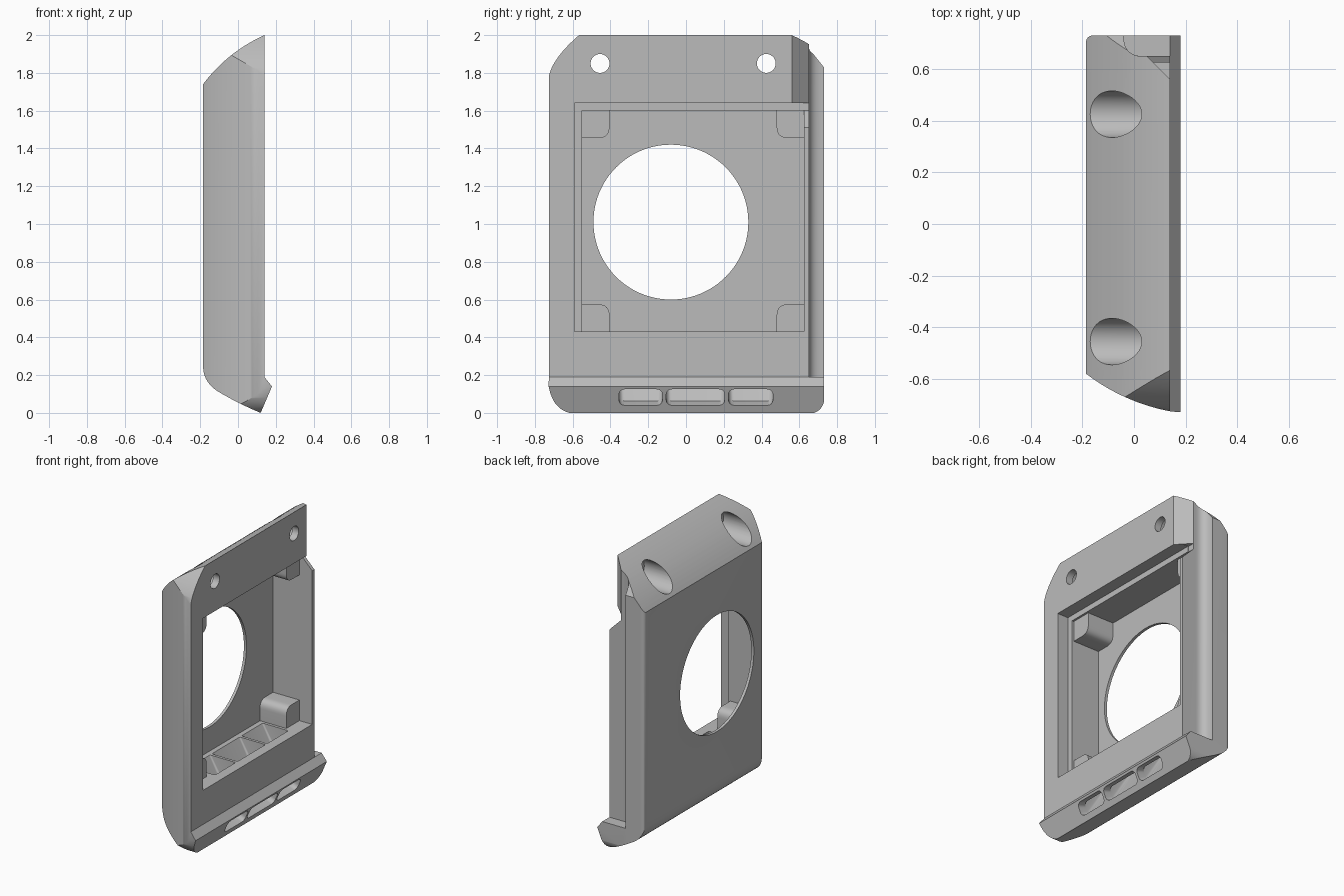
import bpy, bmesh, math
from mathutils import Vector

cube = bpy.data.objects.get("Cube")
if cube:
    bpy.data.objects.remove(cube, do_unlink=True)

grey = bpy.data.materials.new("plain_grey")
grey.use_nodes = True
grey.diffuse_color = (0.5, 0.5, 0.5, 1)
grey.node_tree.nodes["Principled BSDF"].inputs["Base Color"].default_value = (0.5, 0.5, 0.5, 1)


def loft(name, rings):
    """Closed solid through matching rings of 3D points."""
    bm = bmesh.new()
    loops = [[bm.verts.new(p) for p in ring] for ring in rings]
    n = len(loops[0])
    for a, b in zip(loops, loops[1:]):
        for i in range(n):
            j = (i + 1) % n
            bm.faces.new((a[i], a[j], b[j], b[i]))
    bm.faces.new(loops[0])
    bm.faces.new(loops[-1])
    bmesh.ops.recalc_face_normals(bm, faces=bm.faces)
    mesh = bpy.data.meshes.new(name)
    bm.to_mesh(mesh)
    bm.free()
    mesh.materials.append(grey)
    ob = bpy.data.objects.new(name, mesh)
    bpy.context.collection.objects.link(ob)
    return ob


def prism(name, pts, axis, lo, hi):
    """Extrude a 2D outline along one axis; the other two keep x, y, z order."""
    def place(p, h):
        q = list(p)
        q.insert(axis, h)
        return q
    return loft(name, [[place(p, h) for p in pts] for h in (lo, hi)])


def bend(p0, c, p1, n=14):
    """Quadratic curve through two ends."""
    p0, c, p1 = Vector(p0), Vector(c), Vector(p1)
    return [tuple(p0.lerp(c, i / n).lerp(c.lerp(p1, i / n), i / n)) for i in range(n + 1)]


def rect(a0, a1, b0, b1):
    return [(a0, b0), (a1, b0), (a1, b1), (a0, b1)]


def circle(y, z, r, n=64):
    return [(y + r * math.cos(2 * math.pi * i / n), z + r * math.sin(2 * math.pi * i / n))
            for i in range(n)]


def combine(body, tool, op):
    mod = body.modifiers.new(tool.name, 'BOOLEAN')
    mod.operation, mod.object, mod.solver = op, tool, 'EXACT'
    bpy.context.view_layer.objects.active = body
    bpy.ops.object.modifier_apply(modifier=mod.name)
    bpy.data.objects.remove(tool, do_unlink=True)


def cut(tool):
    combine(case, tool, 'DIFFERENCE')


# Case shell: three outlines intersected
side = bend((0.12, 0), (0.0, 0.05), (-0.1, 0.11))
side += bend((-0.1, 0.11), (-0.185, 0.16), (-0.185, 0.25))[1:]
side += bend((-0.185, 1.74), (-0.0575, 1.91), (0.14, 2.0))
side += [(0.14, 0.19), (0.18, 0.14)]
case = prism("case", side, 1, -0.9, 0.9)

plan = [(-0.25, -0.53)] + bend((-0.185, -0.58), (-0.04, -0.69), (0.14, -0.725))
plan += [(0.25, -0.735), (0.25, 0.73)]
plan += bend((-0.155, 0.73), (-0.185, 0.73), (-0.187, 0.70), 6) + [(-0.25, 0.69)]
combine(case, prism("plan_outline", plan, 2, -0.2, 2.2), 'INTERSECT')

face = bend((-0.58, -0.005), (-0.71, 0.0), (-0.73, 0.16))
face += bend((-0.73, 1.76), (-0.72, 1.87), (-0.56, 2.005))
face += [(0.65, 2.005), (0.65, 1.93), (0.75, 1.805), (0.75, 0.3)]
face += bend((0.735, 0.09), (0.73, 0.0), (0.65, -0.005))
combine(case, prism("face_outline", face, 0, -0.4, 0.4), 'INTERSECT')

# Rounded groove along the back edge, above the lip
groove = [(-0.04, 0.8)] + bend((-0.04, 0.73), (-0.04, 0.65), (0.03, 0.65)) + [(0.3, 0.65), (0.3, 0.8)]
cut(prism("groove", groove, 2, 0.19, 2.2))

# Chamfered top corner and sloped end of the thin side wall
cut(prism("corner_chamfer", [(0.02, 0.68), (0.17, 0.53), (0.3, 0.8)], 2, 1.64, 2.2))
cut(prism("wall_slope", [(0.15, 1.50), (0.05, 1.60), (0.05, 1.641), (0.3, 1.641)], 1, 0.6, 0.8))

# Stepped cavity and large round window
cut(prism("upper_recess", rect(-0.59, 0.625, 0.43, 1.64), 0, 0.055, 0.3))
cut(prism("cavity", rect(-0.55, 0.625, 0.43, 1.6), 0, -0.165, 0.3))
cut(prism("window", circle(-0.08, 1.01, 0.41, 96), 0, -0.3, 0.0))

# Countersunk screw holes
for y in (-0.455, 0.425):
    cut(prism("screw_head", circle(y, 1.85, 0.09, 48), 0, -0.3, 0.09))
    cut(prism("screw_hole", circle(y, 1.85, 0.05, 32), 0, 0.0, 0.3))


# Three rounded lip slots widening into the cavity floor
def slot_ring(y0, y1, a, b, ry, rv):
    """Rounded rectangle spanning y0..y1 and the x-z segment a..b."""
    a, b = Vector(a), Vector(b)
    ring = []
    for k, (cy, cv) in enumerate(((y1 - ry, 1 - rv), (y0 + ry, 1 - rv), (y0 + ry, rv), (y1 - ry, rv))):
        for i in range(7):
            t = (k + i / 6) * math.pi / 2
            q = a.lerp(b, cv + rv * math.sin(t))
            ring.append((cy + ry * math.cos(t), q))
    return [(q.x, y, q.y) for y, q in ring]


low, high, inward = Vector((0.137, 0.04)), Vector((0.174, 0.125)), Vector((-0.92, 0.39))
for y0, y1 in ((-0.355, -0.125), (-0.105, 0.205), (0.225, 0.46)):
    rings = [slot_ring(y0, y1, low + inward * d, high + inward * d, 0.03, 0.33) for d in (-0.05, 0.06)]
    rings += [slot_ring(y0, y1, (-0.13, z), (0.07, z), 0.01, 0.05) for z in (0.43, 0.46)]
    cut(loft("slot", rings))

# Rounded posts in the cavity corners
for y, sy in ((-0.55, 1), (0.625, -1)):
    for z, sz in ((0.43, 1), (1.6, -1)):
        post = [(-0.01, -0.01), (0.145, -0.01)]
        post += bend((0.145, 0.085), (0.145, 0.145), (0.085, 0.145), 8) + [(-0.01, 0.145)]
        pts = [(y + sy * u, z + sz * v) for u, v in post]
        combine(case, prism("corner_post", pts, 0, -0.175, 0.04), 'UNION')

# Smooth the curved surfaces, keep edges sharp
bpy.ops.object.select_all(action='DESELECT')
case.select_set(True)
bpy.context.view_layer.objects.active = case
bpy.ops.object.shade_smooth_by_angle(angle=math.radians(30))
